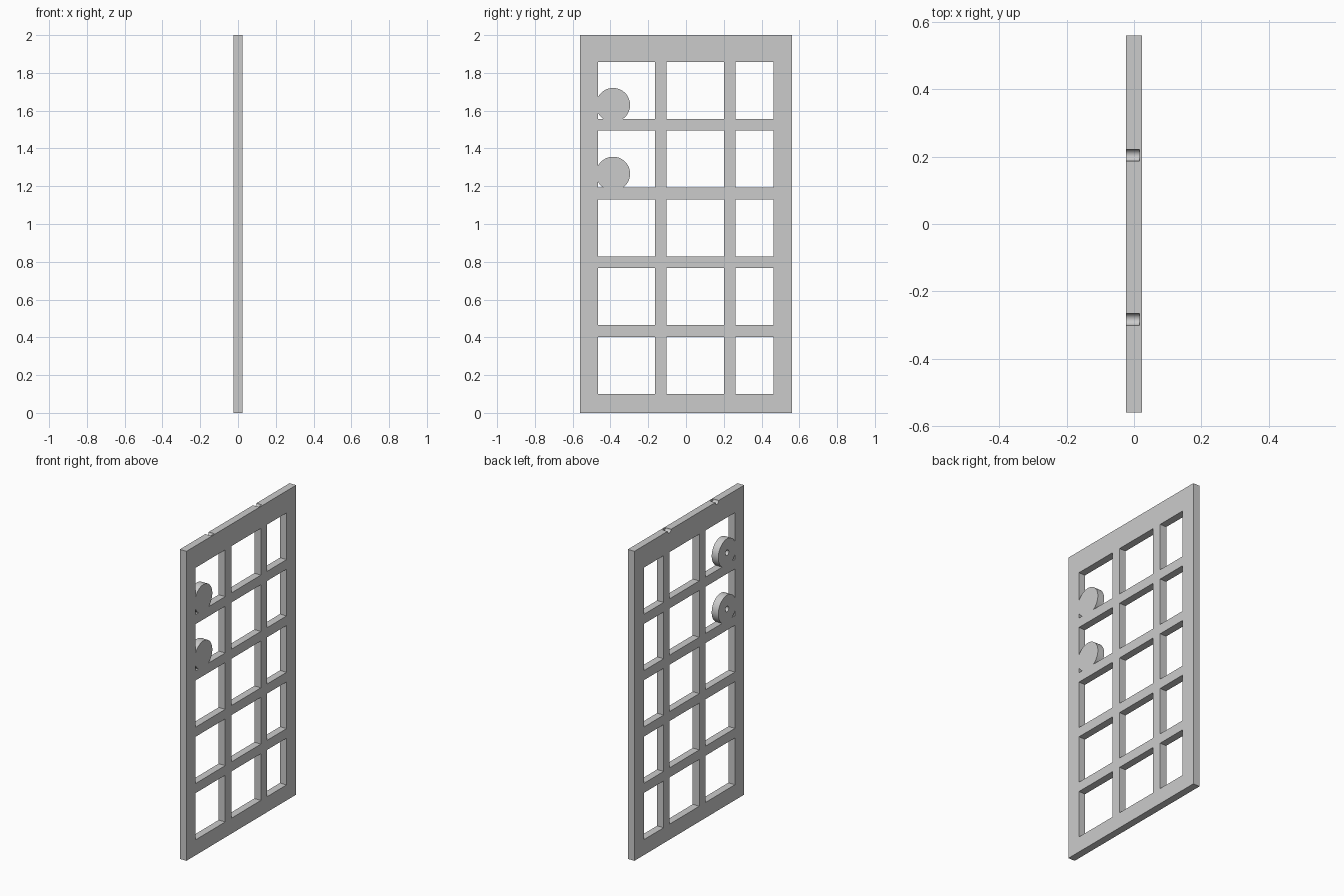
import bpy
from math import pi

cube = bpy.data.objects.get("Cube")
if cube:
    bpy.data.objects.remove(cube, do_unlink=True)

HALF = 0.0235      # half the panel thickness
PITCH = 0.364      # spacing of the openings
OPENING = 0.302    # size of a full opening

grey = bpy.data.materials.new("plain grey")
grey.use_nodes = True
colour = (0.6, 0.6, 0.6, 1)
grey.diffuse_color = colour
grey.node_tree.nodes["Principled BSDF"].inputs["Base Color"].default_value = colour


def box(name, x, y, z):
    """Box from (low, high) ranges on each axis."""
    ranges = (x, y, z)
    bpy.ops.mesh.primitive_cube_add(size=1, location=[(a + b) / 2 for a, b in ranges])
    obj = bpy.context.object
    obj.name = name
    obj.scale = [b - a for a, b in ranges]
    bpy.ops.object.transform_apply(location=True, rotation=True, scale=True)
    obj.data.materials.append(grey)
    return obj


def disc(name, x, y, z, radius):
    """Cylinder lying along x."""
    bpy.ops.mesh.primitive_cylinder_add(
        vertices=64, radius=radius, depth=x[1] - x[0],
        location=((x[0] + x[1]) / 2, y, z), rotation=(0, pi / 2, 0))
    obj = bpy.context.object
    obj.name = name
    bpy.ops.object.transform_apply(location=True, rotation=True, scale=True)
    obj.data.materials.append(grey)
    return obj


def combine(target, tool, operation):
    """Apply a boolean and discard the tool."""
    mod = target.modifiers.new(operation.lower(), 'BOOLEAN')
    mod.operation = operation
    mod.solver = 'EXACT'
    mod.object = tool
    bpy.context.view_layer.objects.active = target
    bpy.ops.object.modifier_apply(modifier=mod.name)
    bpy.data.objects.remove(tool, do_unlink=True)


# Panel with a lattice of openings, the last column narrower
panel = box("lattice_panel", (-HALF, HALF), (-0.56, 0.56), (0, 2))
for col in range(3):
    y = -0.466 + col * PITCH
    for row in range(5):
        z = 0.1 + row * PITCH
        opening = box("opening_cutter", (-0.1, 0.1),
                      (y, min(y + OPENING, 0.462)), (z, z + OPENING))
        combine(panel, opening, 'DIFFERENCE')

# Round pads in the two upper corner openings, flush with the panel
pads = [(-0.386, 1.63), (-0.386, 1.266)]
for y, z in pads:
    combine(panel, disc("round_pad", (-HALF, HALF), y, z, 0.09), 'UNION')

# Blind holes in the pads and half-round notches in the top edge
for y, z in pads + [(-0.283, 2), (0.204, 2)]:
    combine(panel, disc("hole_cutter", (-0.1, 0.016), y, z, 0.0175), 'DIFFERENCE')

bpy.ops.object.select_all(action='DESELECT')
panel.select_set(True)
bpy.context.view_layer.objects.active = panel
bpy.ops.object.shade_smooth_by_angle(angle=pi / 6)
